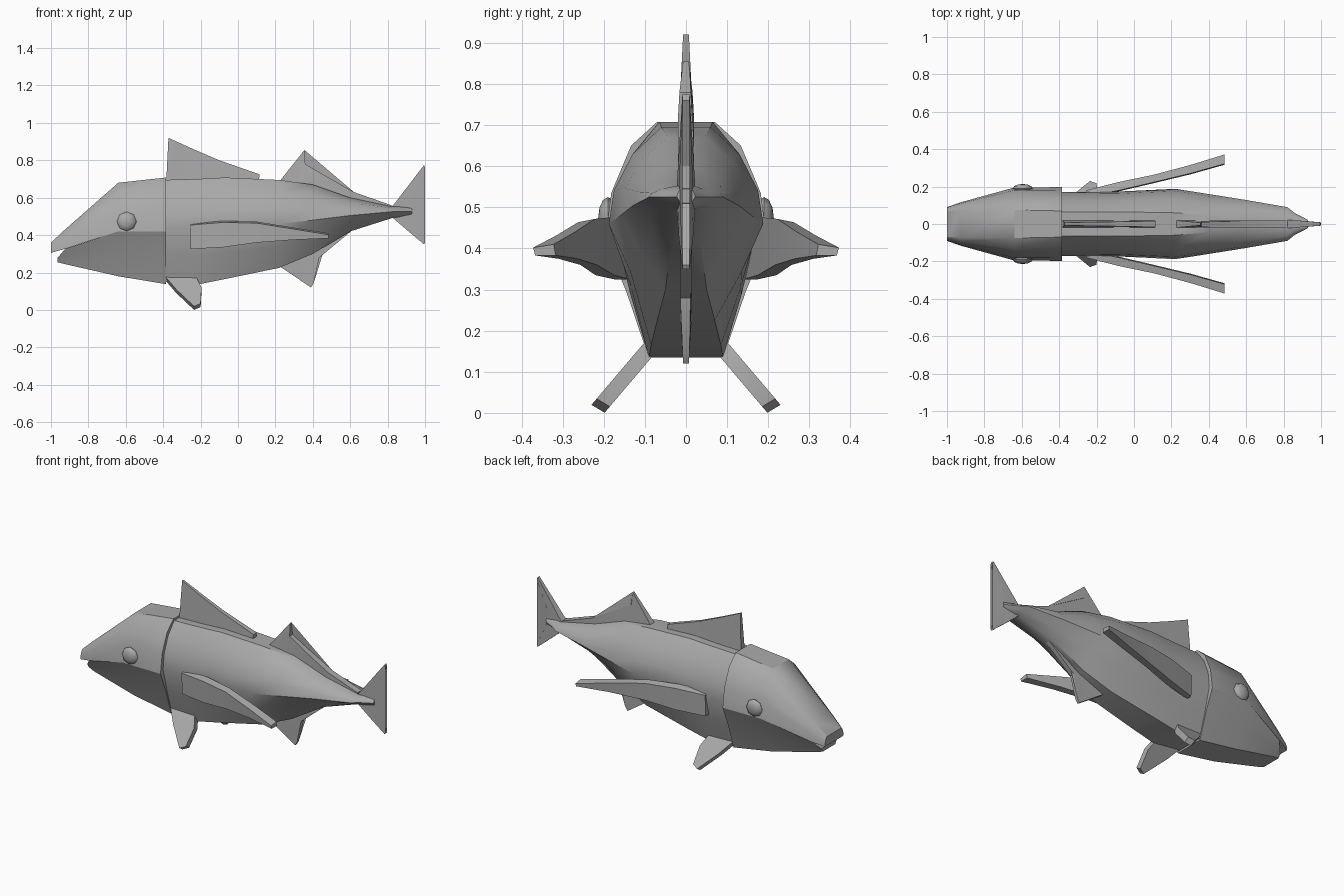
import bpy, bmesh, math
from mathutils import Vector

skin = bpy.data.materials.new("grey skin")
skin.diffuse_color = (0.4, 0.4, 0.4, 1)


def finish(bm, name, angle=35):
    bmesh.ops.recalc_face_normals(bm, faces=bm.faces)
    mesh = bpy.data.meshes.new(name)
    bm.to_mesh(mesh)
    bm.free()
    obj = bpy.data.objects.new(name, mesh)
    bpy.context.collection.objects.link(obj)
    mesh.materials.append(skin)
    bpy.ops.object.select_all(action='DESELECT')
    obj.select_set(True)
    bpy.context.view_layer.objects.active = obj
    bpy.ops.object.shade_smooth_by_angle(angle=math.radians(angle))
    return obj


def loft(name, rings, angle=35):
    """Skin a list of equal closed rings and cap both ends."""
    bm = bmesh.new()
    loops = [[bm.verts.new(p) for p in r] for r in rings]
    n = len(loops[0])
    for a, b in zip(loops, loops[1:]):
        for i in range(n):
            j = (i + 1) % n
            bm.faces.new((a[i], a[j], b[j], b[i]))
    bm.faces.new(loops[0])
    bm.faces.new(loops[-1])
    return finish(bm, name, angle)


def both(x, half):
    """Full ring at x from the (y, z) points of one half, top to bottom."""
    return ([(x, y, z) for y, z in half] +
            [(x, -y, z) for y, z in reversed(half)])


def fin(name, outline, thick):
    """Upright fin on the centre line; outline holds (x, z, half thickness)."""
    bm = bmesh.new()
    sides = [[bm.verts.new((x, s * t * thick, z)) for x, z, t in outline]
             for s in (-1, 1)]
    n = len(outline)
    for i in range(n):
        j = (i + 1) % n
        bm.faces.new((sides[0][i], sides[0][j], sides[1][j], sides[1][i]))
    for s in sides:
        bm.faces.new(s)
    bmesh.ops.triangulate(bm, faces=[f for f in bm.faces if len(f.verts) > 4])
    return finish(bm, name, 20)


# Body: x, bottom, widest height, top, half width, top half width, bottom half width
body = [
    (-0.40, 0.15, 0.44, 0.695, 0.172, 0.065, 0.090),
    (-0.22, 0.135, 0.44, 0.70, 0.172, 0.065, 0.090),
    (-0.07, 0.165, 0.45, 0.708, 0.174, 0.065, 0.085),
    (0.22, 0.225, 0.46, 0.695, 0.188, 0.060, 0.070),
    (0.40, 0.30, 0.48, 0.67, 0.160, 0.045, 0.050),
    (0.60, 0.42, 0.505, 0.60, 0.128, 0.030, 0.035),
    (0.82, 0.490, 0.525, 0.553, 0.090, 0.020, 0.020),
    (0.86, 0.495, 0.525, 0.553, 0.058, 0.018, 0.018),
    (0.93, 0.510, 0.525, 0.545, 0.022, 0.012, 0.012),
]
rings = []
for x, zb, zm, zt, w, wt, wb in body:
    rings.append(both(x, [
        (wt, zt),
        (wt + (w - wt) * 0.55, zt - (zt - zm) * 0.28),
        (wt + (w - wt) * 0.9, zt - (zt - zm) * 0.65),
        (w, zm),
        (wb + (w - wb) * 0.55, zb + (zm - zb) * 0.5),
        (wb, zb)]))
loft("body", rings)

# Upper head: x, cheek line height, top, half width, top half width
head = [(-1.0, 0.305, 0.36, 0.09, 0.07),
        (-0.93, 0.325, 0.425, 0.115, 0.072),
        (-0.64, 0.42, 0.68, 0.195, 0.075),
        (-0.385, 0.42, 0.708, 0.197, 0.07)]
rings = []
for x, zm, zt, w, wt in head:
    rings.append(both(x, [
        (wt, zt),
        (wt + (w - wt) * 0.5, zt - (zt - zm) * 0.2),
        (wt + (w - wt) * 0.88, zt - (zt - zm) * 0.6),
        (w, zm)]))
loft("upper_head", rings)

# Lower jaw: x, bottom, cheek line height, half width, bottom half width
jaw = [(-0.965, 0.255, 0.278, 0.075, 0.06),
       (-0.925, 0.245, 0.326, 0.115, 0.07),
       (-0.64, 0.18, 0.42, 0.195, 0.088),
       (-0.385, 0.138, 0.42, 0.197, 0.092)]
rings = []
for x, zb, zm, w, wb in jaw:
    rings.append(both(x, [
        (w, zm), (wb + (w - wb) * 0.5, zb + (zm - zb) * 0.55), (wb, zb)]))
loft("lower_jaw", rings)

# Centre line fins
fin("front_dorsal_fin", [(-0.385, 0.66, 1), (-0.372, 0.92, 0.35),
                         (-0.24, 0.86, 0.5), (-0.10, 0.80, 0.6),
                         (0.115, 0.725, 0.8), (0.11, 0.66, 1)], 0.02)
fin("rear_dorsal_fin", [(0.22, 0.685, 1), (0.355, 0.855, 0.35),
                        (0.36, 0.78, 0.8), (0.48, 0.71, 1), (0.62, 0.63, 1),
                        (0.82, 0.56, 1), (0.82, 0.53, 1), (0.5, 0.60, 1),
                        (0.3, 0.64, 1)], 0.02)
fin("anal_fin", [(0.22, 0.235, 1), (0.39, 0.12, 0.5), (0.405, 0.145, 0.6),
                 (0.435, 0.28, 1), (0.61, 0.425, 1), (0.5, 0.45, 1),
                 (0.3, 0.32, 1)], 0.014)
fin("tail_fin", [(0.80, 0.54, 1), (0.83, 0.56, 1), (0.995, 0.775, 0.4),
                 (1.0, 0.76, 0.4), (0.925, 0.60, 0.7), (0.925, 0.52, 0.7),
                 (1.0, 0.36, 0.4), (0.995, 0.35, 0.4), (0.90, 0.43, 0.8),
                 (0.83, 0.49, 1), (0.80, 0.50, 1)], 0.022)

# Pectoral fins: x, bottom, top, inner y, outer y
pectoral = [(-0.255, 0.325, 0.462, 0.145, 0.18),
            (-0.08, 0.335, 0.476, 0.18, 0.225),
            (0.10, 0.36, 0.472, 0.222, 0.262),
            (0.30, 0.375, 0.44, 0.27, 0.315),
            (0.485, 0.383, 0.41, 0.322, 0.372)]
# Pelvic fin outline in x, z
pelvic = [(-0.39, 0.17), (-0.33, 0.10), (-0.235, 0.01), (-0.20, 0.025),
          (-0.195, 0.11), (-0.225, 0.17)]

for side, s in (("right", -1), ("left", 1)):
    loft(side + "_pectoral_fin",
         [[(x, s * yi, zt), (x, s * yo, zt - 0.008),
           (x, s * (yo - 0.005), zb), (x, s * (yi - 0.005), zb)]
          for x, zb, zt, yi, yo in pectoral], 30)

    # Pelvic fin leans outward as it goes down
    loft(side + "_pelvic_fin",
         [[(x, s * (0.095 + (0.15 - z) * 0.85 + t), z + t * 0.6)
           for x, z in pelvic] for t in (-0.016, 0.016)], 30)

    # Eye
    bm = bmesh.new()
    bmesh.ops.create_uvsphere(bm, u_segments=8, v_segments=6, radius=0.053)
    for v in bm.verts:
        x, y, z = v.co
        v.co = Vector((x - 0.595, s * 0.19 + z * 0.45, y + 0.472))
    finish(bm, side + "_eye", 50)
